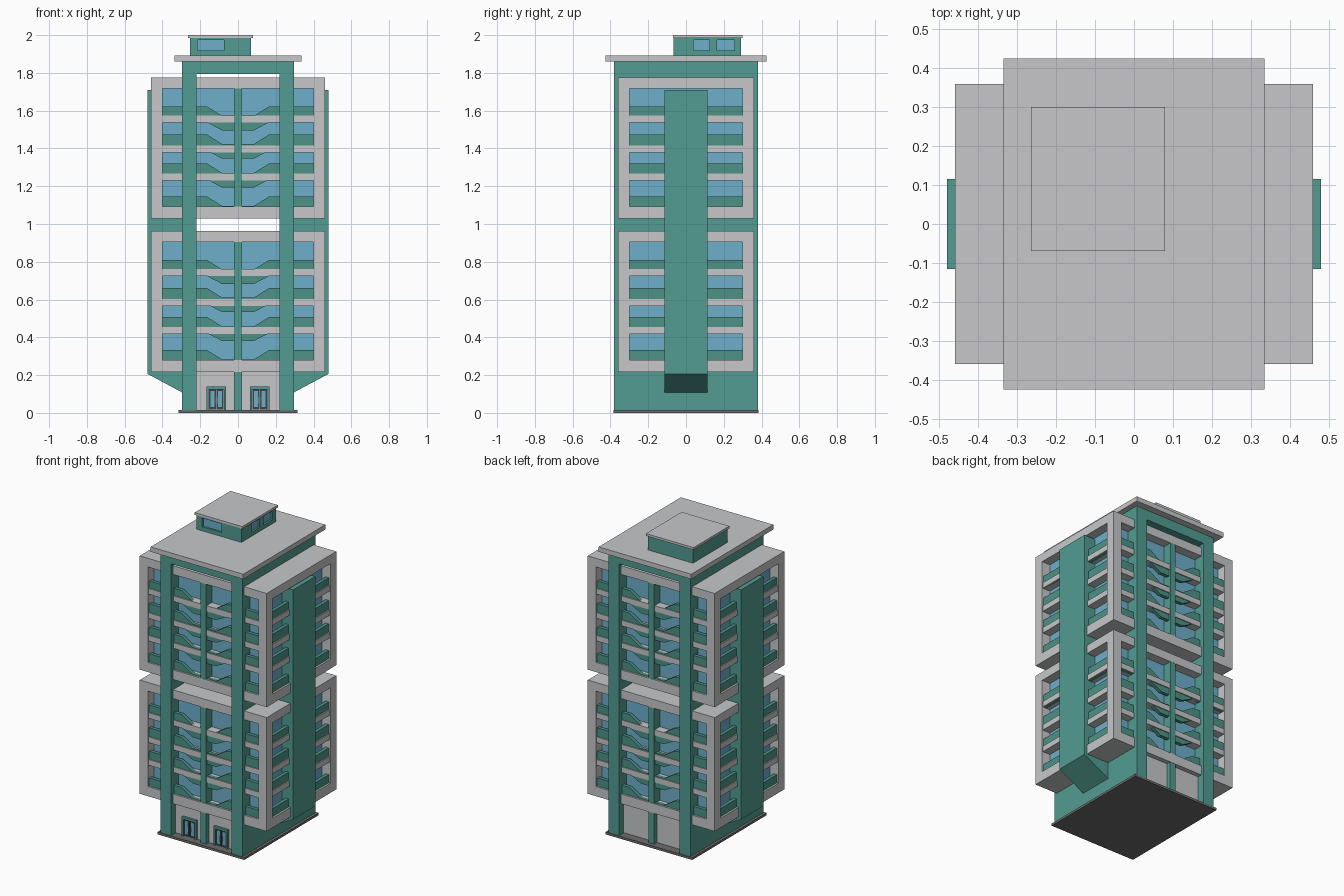
import bpy, bmesh
from mathutils import Vector

old = bpy.data.objects.get("Cube")
if old:
    bpy.data.objects.remove(old, do_unlink=True)


def material(name, r, g, b):
    m = bpy.data.materials.new(name)
    m.use_nodes = True
    m.diffuse_color = (r, g, b, 1)
    m.node_tree.nodes["Principled BSDF"].inputs["Base Color"].default_value = (r, g, b, 1)
    return m


GREEN = material("teal_green", 0.085, 0.335, 0.29)
RAIL = material("rail_green", 0.075, 0.29, 0.25)
GREY = material("light_grey", 0.57, 0.575, 0.585)
GLASS = material("blue_glass", 0.155, 0.43, 0.6)
DARK = material("dark_grey", 0.15, 0.15, 0.15)
TRIM = material("door_trim", 0.04, 0.06, 0.07)


def finish(name, bm, mat):
    bmesh.ops.recalc_face_normals(bm, faces=bm.faces)
    me = bpy.data.meshes.new(name)
    bm.to_mesh(me)
    bm.free()
    me.materials.append(mat)
    ob = bpy.data.objects.new(name, me)
    bpy.context.scene.collection.objects.link(ob)
    return ob


def box(name, x, y, z, mat):
    """Box from (low, high) ranges on each axis."""
    bm = bmesh.new()
    bmesh.ops.create_cube(bm, size=1)
    for v in bm.verts:
        v.co = [r[0] if c < 0 else r[1] for c, r in zip(v.co, (x, y, z))]
    return finish(name, bm, mat)


def prism(name, outline, y0, y1, mat):
    """Outline in x and z, extruded along y."""
    bm = bmesh.new()
    face = bm.faces.new([bm.verts.new((x, y0, z)) for x, z in outline])
    ext = bmesh.ops.extrude_face_region(bm, geom=[face])["geom"]
    bmesh.ops.translate(bm, vec=Vector((0, y1 - y0, 0)),
                        verts=[e for e in ext if isinstance(e, bmesh.types.BMVert)])
    return finish(name, bm, mat)


def span(r):
    return (-r, r)


def side(s, a, b):
    return tuple(sorted((s * a, s * b)))


# Base, side walls, roof
box("base_plate", span(0.315), span(0.385), (0, 0.015), DARK)
for s, tag in ((1, "left"), (-1, "right")):
    box("side_wall_" + tag, side(s, 0.22, 0.297), span(0.38), (0.015, 1.86), GREEN)
    # Projecting shaft with a sloping foot
    prism("side_shaft_" + tag, [(s * 0.29, 0.105), (s * 0.48, 0.207),
                                (s * 0.48, 1.71), (s * 0.29, 1.71)], -0.115, 0.115, GREEN)
box("top_beam", span(0.22), span(0.38), (1.795, 1.86), GREEN)
box("roof_slab", span(0.335), span(0.425), (1.86, 1.892), GREY)

# Ground floor
for s, tag in ((-1, "front"), (1, "back")):
    box("ground_wall_" + tag, span(0.22), side(s, 0.31, 0.33), (0.015, 0.22), GREY)
    box("ground_column_" + tag, span(0.02), side(s, 0.32, 0.358), (0.015, 0.217), GREEN)


def door(cx, tag):
    """Double door: green surround, dark leaves, glass panes and handles."""
    for e in (-1, 1):
        box("door_jamb_" + tag, (cx + e * 0.046 - 0.005, cx + e * 0.046 + 0.005),
            (-0.345, -0.33), (0.015, 0.14), GREEN)
        mid = cx + e * 0.0205
        box("door_leaf_" + tag, (mid - 0.019, mid + 0.019), (-0.336, -0.33), (0.018, 0.125), TRIM)
        box("door_pane_" + tag, (mid - 0.011, mid + 0.011), (-0.338, -0.33), (0.03, 0.116), GLASS)
        box("door_handle_" + tag, (cx + e * 0.006 - 0.002, cx + e * 0.006 + 0.002),
            (-0.343, -0.335), (0.05, 0.085), DARK)
    box("door_head_" + tag, (cx - 0.051, cx + 0.051), (-0.345, -0.33), (0.125, 0.14), GREEN)


door(0.115, "left")
door(-0.115, "right")

# Floor levels above the bottom of a block: slab tops (with thickness) and rail tops
HEIGHT = 0.745
SLABS = (0.238, 0.386, 0.545)
RAILS = (0.116, 0.291, 0.444, 0.593)


def block(z, tag):
    box(tag + "_frame_bottom", span(0.46), span(0.36), (z, z + 0.063), GREY)
    box(tag + "_frame_top", span(0.46), span(0.36), (z + 0.688, z + HEIGHT), GREY)
    for sx in (-1, 1):
        for sy in (-1, 1):
            box(tag + "_corner_post", side(sx, 0.4, 0.46), side(sy, 0.3, 0.36),
                (z + 0.063, z + 0.688), GREY)
    box(tag + "_glazing", span(0.4), span(0.3), (z + 0.05, z + 0.7), GLASS)
    for s in (-1, 1):
        box(tag + "_mullion", span(0.02), side(s, 0.29, 0.359), (z + 0.06, z + 0.69), GREEN)
    for top in SLABS:
        box(tag + "_floor_slab", span(0.455), span(0.354), (z + top - 0.037, z + top), GREY)
    for top in RAILS:
        # Rails dip toward the middle on front and back, straight on the sides
        hi, low = z + top, z + top - 0.05
        b_hi = z + max(top - 0.085, 0.01)
        b_low = z + max(top - 0.127, 0.005)
        outline = [(-0.4, hi), (-0.165, hi), (-0.085, low), (0.085, low), (0.165, hi), (0.4, hi),
                   (0.4, b_hi), (0.165, b_hi), (0.085, b_low), (-0.085, b_low),
                   (-0.165, b_hi), (-0.4, b_hi)]
        for s in (-1, 1):
            prism(tag + "_balcony_rail", outline, s * 0.325, s * 0.348, RAIL)
            box(tag + "_side_rail", side(s, 0.425, 0.448), span(0.3), (b_hi, hi), RAIL)


block(0.217, "lower_block")
block(1.03, "upper_block")

# Rooftop room with recessed windows
room = box("roof_room", (-0.255, 0.07), (-0.065, 0.292), (1.89, 1.987), GREEN)
box("roof_room_cap", (-0.265, 0.08), (-0.07, 0.3), (1.985, 2.0), GREY)
WZ = (1.918, 1.975)
windows = [((-0.215, -0.075), (-0.1, -0.05), (-0.215, -0.075), (-0.052, -0.045)),
           ((0.055, 0.1), (0.04, 0.125), (0.05, 0.057), (0.04, 0.125)),
           ((0.055, 0.1), (0.165, 0.258), (0.05, 0.057), (0.165, 0.258))]
for cx, cy, gx, gy in windows:
    cutter = box("window_cutter", cx, cy, WZ, GREEN)
    cutter.hide_render = True
    cutter.hide_viewport = True
    cut = room.modifiers.new("window_opening", 'BOOLEAN')
    cut.operation = 'DIFFERENCE'
    cut.solver = 'EXACT'
    cut.object = cutter
    box("roof_window", gx, gy, WZ, GLASS)
